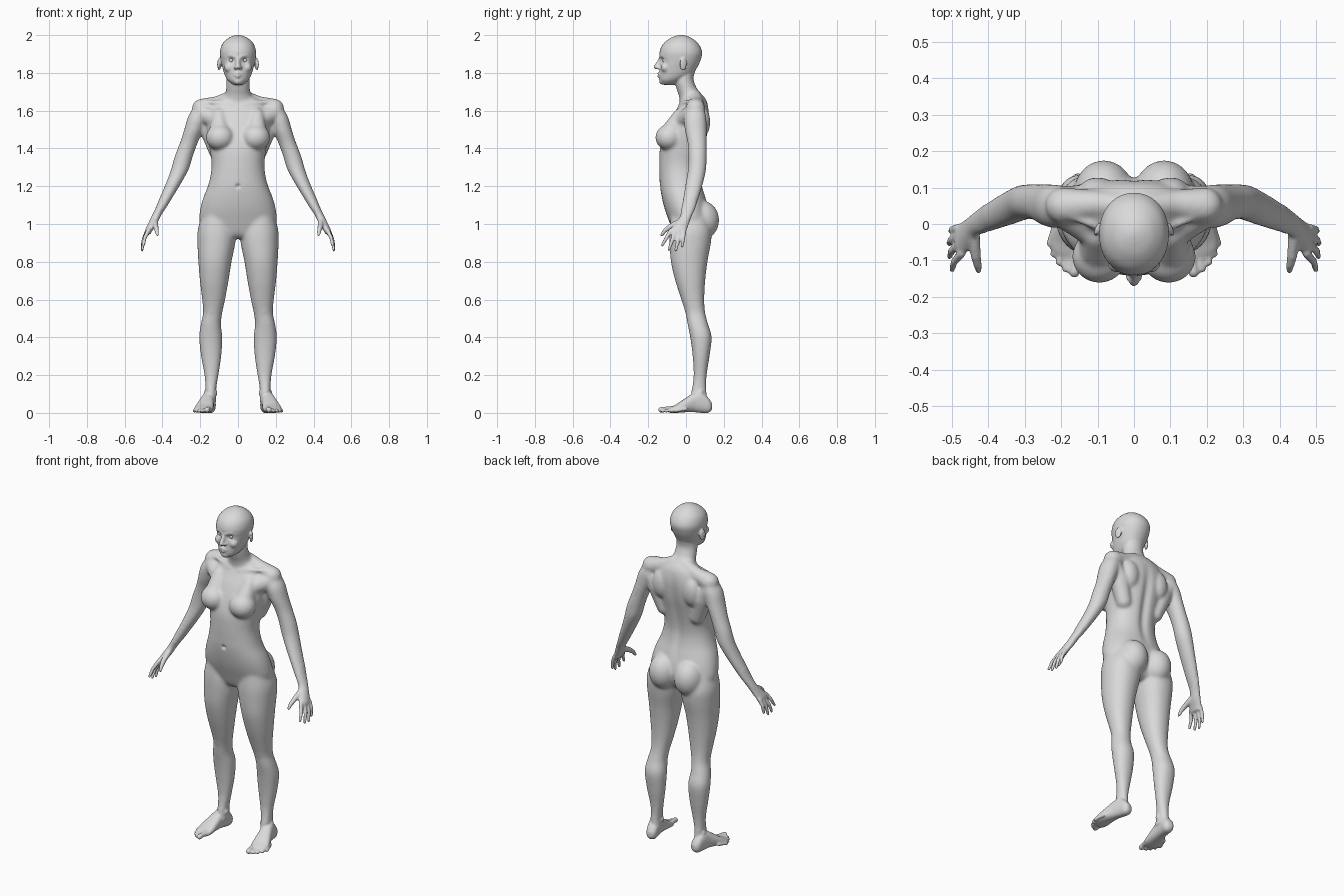
import bpy
import bmesh
import math
from mathutils import Matrix, Vector

if "Cube" in bpy.data.objects:
    bpy.data.objects.remove(bpy.data.objects["Cube"], do_unlink=True)

skin = bpy.data.materials.new("plain grey")
skin.use_nodes = True
skin.diffuse_color = (0.7, 0.7, 0.7, 1)
skin.node_tree.nodes["Principled BSDF"].inputs["Base Color"].default_value = skin.diffuse_color

bm = bmesh.new()


def spline(rows, steps=6):
    """Smooth a list of section rows with a Catmull-Rom curve."""
    result = []
    for i in range(len(rows) - 1):
        before, start = rows[max(i - 1, 0)], rows[i]
        end, after = rows[i + 1], rows[min(i + 2, len(rows) - 1)]
        for k in range(steps):
            t = k / steps
            result.append([
                b + t * ((c - a) + t * ((2 * a - 5 * b + 4 * c - d) + t * (3 * (b - c) + d - a))) / 2
                if k else b for a, b, c, d in zip(before, start, end, after)])
    return result + [list(rows[-1])]


def loft(rows, frame=Matrix(), power=2.0, sides=32):
    """Closed body through oval sections: (station, low a, high a, low b, high b)."""
    rings = []
    for station, a_low, a_high, b_low, b_high in spline(rows):
        ring = []
        for k in range(sides):
            angle = math.tau * k / sides
            c, s = math.cos(angle), math.sin(angle)
            a = (a_low + a_high) / 2 + (a_high - a_low) / 2 * math.copysign(abs(c) ** (2 / power), c)
            b = (b_low + b_high) / 2 + (b_high - b_low) / 2 * math.copysign(abs(s) ** (2 / power), s)
            ring.append(bm.verts.new(frame @ Vector((a, b, station))))
        rings.append(ring)
    for lower, upper in zip(rings, rings[1:]):
        for k in range(sides):
            n = (k + 1) % sides
            bm.faces.new((lower[k], lower[n], upper[n], upper[k]))
    bm.faces.new(rings[0][::-1])
    bm.faces.new(rings[-1])


def central_loft(rows, power=2.0):
    """Loft that is symmetric about the middle: (height, half width, front, back)."""
    loft([(z, -half, half, front, back) for z, half, front, back in rows], power=power)


def ball(centre, radii, turn=Matrix()):
    matrix = Matrix.Translation(centre) @ turn @ Matrix.Diagonal((*radii, 1))
    bmesh.ops.create_icosphere(bm, subdivisions=3, radius=1, matrix=matrix)


def limb(*beads, steps=8):
    """Tapered rounded strand through (point, radius) pairs."""
    for (p, r), (q, s) in zip(beads, beads[1:]):
        for k in range(steps + 1):
            t = k / steps
            matrix = Matrix.Translation(Vector(p).lerp(Vector(q), t))
            bmesh.ops.create_icosphere(bm, subdivisions=2, radius=r + (s - r) * t, matrix=matrix)


# Left leg
loft([
    (1.05, .03, .19, -.08, .11),
    (.97, .012, .213, -.087, .135),
    (.9, .014, .215, -.087, .132),
    (.8, .034, .21, -.08, .114),
    (.7, .05, .202, -.057, .102),
    (.6, .068, .19, -.025, .097),
    (.53, .083, .185, -.003, .102),
    (.47, .09, .197, .008, .117),
    (.4, .083, .206, .022, .136),
    (.3, .088, .196, .035, .125),
    (.2, .103, .178, .04, .11),
    (.12, .116, .172, .03, .107),
    (.06, .115, .17, .02, .115)], power=2.15)
ball((.137, .025, .55), (.034, .034, .04))
for ankle_x, ankle_y in ((.121, .06), (.169, .075)):
    ball((ankle_x, ankle_y, .105), (.012, .017, .018))

# Left foot, turned slightly outwards
toe_out = math.radians(11)
lateral = Vector((math.cos(toe_out), math.sin(toe_out), 0))
forward = Vector((math.sin(toe_out), -math.cos(toe_out), 0))
foot = Matrix((lateral, Vector((0, 0, 1)), forward)).transposed().to_4x4()
foot.translation = (.143, .137, 0)
loft([
    (0, -.016, .016, .018, .05),
    (.02, -.03, .03, 0, .08),
    (.06, -.034, .033, 0, .115),
    (.1, -.037, .036, .004, .105),
    (.15, -.044, .046, .003, .073),
    (.19, -.049, .052, 0, .046),
    (.22, -.046, .044, 0, .032),
    (.235, -.04, .025, .004, .024)], frame=foot, power=2.4)
for side, reach, radius in ((-.031, .268, .016), (-.006, .264, .011), (.015, .25, .011),
                            (.034, .23, .0105), (.05, .205, .01)):
    limb((foot @ Vector((side * .9, .02, reach - .055)), radius),
         (foot @ Vector((side, radius + .004, reach - .018)), radius * .85),
         (foot @ Vector((side, radius, reach)), radius))

# Left arm and palm
loft([
    (1.63, .16, .225, .015, .09),
    (1.57, .16, .264, -.01, .107),
    (1.5, .183, .285, -.007, .11),
    (1.43, .213, .308, .008, .11),
    (1.36, .238, .335, .013, .11),
    (1.29, .26, .355, .01, .107),
    (1.22, .298, .38, -.002, .092),
    (1.15, .34, .41, -.014, .072),
    (1.09, .377, .434, -.024, .052),
    (1.04, .41, .458, -.032, .03),
    (1, .43, .477, -.062, .015),
    (.965, .453, .493, -.087, .003),
    (.945, .465, .493, -.082, -.004)])

# Left fingers and thumb
knuckles = ((.474, -.081, .965), (.481, -.058, .955), (.484, -.034, .952), (.482, -.011, .96))
tips = ((.5, -.126, .888), (.507, -.09, .866), (.508, -.054, .862), (.503, -.02, .882))
for knuckle, tip in zip(knuckles, tips):
    middle = Vector(knuckle).lerp(Vector(tip), .5) + Vector((.007, 0, 0))
    limb((knuckle, .0125), (middle, .011), (tip, .0085))
limb(((.44, -.035, 1.01), .018), ((.435, -.085, .985), .015),
     ((.43, -.112, .965), .012), ((.427, -.128, .943), .009))

# Left shoulder, trapezius, chest muscle and back muscle
limb(((.04, .05, 1.672), .036), ((.11, .055, 1.638), .04), ((.193, .05, 1.612), .053))
limb(((.09, -.03, 1.54), .05), ((.185, .035, 1.585), .052))
limb(((.11, .045, 1.38), .045), ((.15, .055, 1.5), .055), ((.19, .055, 1.57), .05))
limb(((.03, -.03, 1.63), .012), ((.1, -.01, 1.645), .011), ((.17, .02, 1.645), .012))
ball((.1, .085, 1.54), (.055, .044, .085))

# Left breast and buttock
limb(((.1, -.03, 1.575), .04), ((.098, -.07, 1.5), .055))
ball((.095, -.09, 1.458), (.076, .073, .07))
ball((.083, .083, 1.02), (.084, .093, .105))

# Left ear, brow, cheek, nostril
ball((.1, -.015, 1.845), (.008, .021, .034), Matrix.Rotation(.35, 4, "Z"))
limb(((.014, -.132, 1.885), .012), ((.04, -.122, 1.892), .012), ((.066, -.098, 1.883), .01))
ball((.047, -.107, 1.828), (.026, .026, .026))
ball((.013, -.146, 1.827), (.01, .013, .009))

# Mirror everything so far to the right side
copied = bmesh.ops.duplicate(bm, geom=bm.verts[:] + bm.edges[:] + bm.faces[:])["geom"]
for item in copied:
    if isinstance(item, bmesh.types.BMVert):
        item.co.x *= -1

# Torso
central_loft([
    (.925, .09, -.04, .07),
    (.95, .165, -.065, .1),
    (1.02, .203, -.092, .125),
    (1.08, .2, -.113, .12),
    (1.14, .184, -.128, .105),
    (1.2, .16, -.138, .088),
    (1.26, .145, -.141, .08),
    (1.32, .14, -.142, .085),
    (1.4, .15, -.138, .1),
    (1.48, .162, -.115, .117),
    (1.55, .165, -.085, .124),
    (1.6, .16, -.055, .122),
    (1.65, .125, -.028, .11),
    (1.68, .075, -.018, .092)], power=2.2)

# Neck
central_loft([
    (1.83, .058, -.05, .055),
    (1.77, .06, -.06, .04),
    (1.72, .063, -.052, .057),
    (1.68, .072, -.038, .088),
    (1.63, .1, -.03, .108)])

# Head
central_loft([
    (1.737, .026, -.125, -.06),
    (1.76, .054, -.139, -.015),
    (1.79, .071, -.141, .035),
    (1.83, .083, -.139, .06),
    (1.87, .092, -.138, .078),
    (1.91, .096, -.14, .086),
    (1.95, .085, -.124, .069),
    (1.98, .058, -.09, .037),
    (1.995, .03, -.056, .006),
    (2.001, .006, -.03, -.018)], power=2.1)

# Nose, lips and chin
limb(((0, -.132, 1.878), .011), ((0, -.145, 1.855), .011), ((0, -.158, 1.832), .014))
for lip_height, lip_width in ((1.797, .021), (1.781, .017)):
    limb(((-lip_width, -.135, 1.789), .006), ((0, -.143, lip_height), .009),
         ((lip_width, -.135, 1.789), .006))
ball((0, -.122, 1.757), (.026, .021, .02))

# Fuse the parts into one skin
bmesh.ops.recalc_face_normals(bm, faces=bm.faces[:])
mesh = bpy.data.meshes.new("body")
bm.to_mesh(mesh)
bm.free()
body = bpy.data.objects.new("body", mesh)
bpy.context.collection.objects.link(body)
bpy.context.view_layer.objects.active = body
body.select_set(True)
fuse = body.modifiers.new("fuse", "REMESH")
fuse.mode = "VOXEL"
fuse.voxel_size = .005
bpy.ops.object.modifier_apply(modifier=fuse.name)

# Soften the broad muscles strongly, the face, hands and feet only lightly
bm = bmesh.new()
bm.from_mesh(body.data)
broad = [v for v in bm.verts if .13 < v.co.z < 1.73 and abs(v.co.x) < .41]
for group, passes in ((broad, 20), (bm.verts[:], 3)):
    for _ in range(passes):
        bmesh.ops.smooth_vert(bm, verts=group, factor=.5,
                              use_axis_x=True, use_axis_y=True, use_axis_z=True)

# Press in the eye sockets, navel and spine furrow
dents = [((.035, -.13, 1.867), .014, .014), ((-.035, -.13, 1.867), .014, .014),
         ((0, -.14, 1.2), .011, .012)]
for v in bm.verts:
    for centre, size, depth in dents:
        v.co.y += depth * math.exp(-((v.co - Vector(centre)).length / size) ** 2)
    if v.co.y > .04 and 1.1 < v.co.z < 1.64:
        fade = math.sin(math.pi * (v.co.z - 1.1) / .54)
        v.co.y -= .014 * fade * math.exp(-(v.co.x / .026) ** 2)
bm.to_mesh(body.data)
bm.free()
body.data.materials.clear()
body.data.materials.append(skin)
body.data.shade_smooth()

# Eyes
for name, side in (("left_eye", 1), ("right_eye", -1)):
    bpy.ops.mesh.primitive_uv_sphere_add(segments=24, ring_count=12, radius=.015,
                                         location=(side * .035, -.11, 1.867))
    eye = bpy.context.object
    eye.name = name
    eye.data.materials.append(skin)
    eye.data.shade_smooth()
